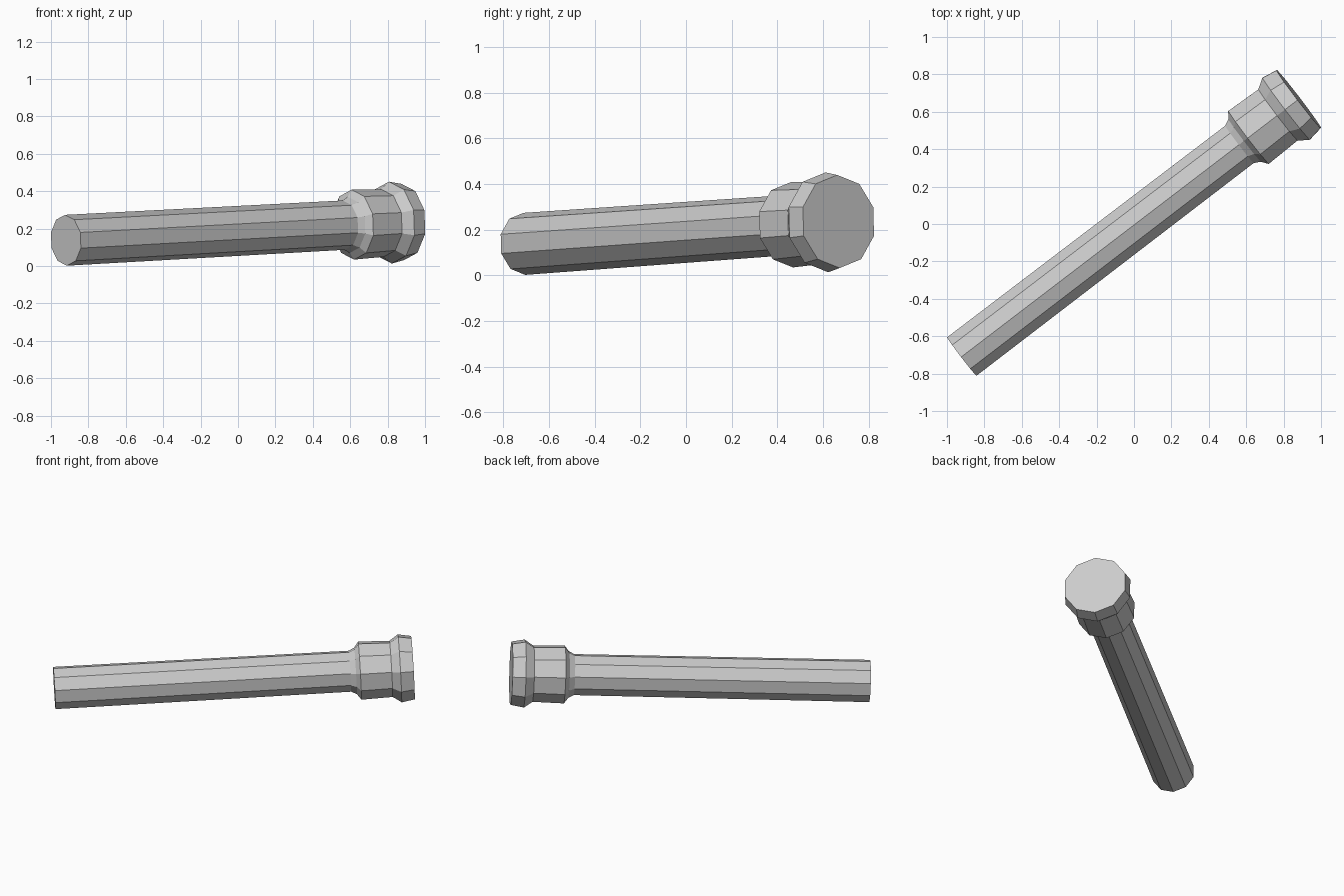
import bpy, bmesh, math
from mathutils import Vector

if "Cube" in bpy.data.objects:
    bpy.data.objects.remove(bpy.data.objects["Cube"])

SIDES = 10
start = Vector((-0.920, -0.708, 0.138))
end = Vector((0.881, 0.668, 0.236))
axis = (end - start).normalized()
side = axis.cross(Vector((0, 0, 1))).normalized()
up = side.cross(axis)
length = (end - start).length


def lathe(name, profile):
    """Closed faceted solid from (distance along axis, radius) pairs."""
    bm = bmesh.new()
    rings = []
    for d, r in profile:
        ring = []
        for i in range(SIDES):
            a = math.pi / 2 + 2 * math.pi * i / SIDES
            ring.append(bm.verts.new(start + axis * d + side * r * math.cos(a) + up * r * math.sin(a)))
        rings.append(ring)
    for a, b in zip(rings, rings[1:]):
        for i in range(SIDES):
            j = (i + 1) % SIDES
            bm.faces.new((a[i], a[j], b[j], b[i]))
    bm.faces.new(rings[0])
    bm.faces.new(rings[-1])
    bmesh.ops.recalc_face_normals(bm, faces=bm.faces)
    mesh = bpy.data.meshes.new(name)
    bm.to_mesh(mesh)
    bm.free()
    bpy.context.collection.objects.link(bpy.data.objects.new(name, mesh))


# handle tube, flared neck, collar and lamp rim in one continuous skin
lathe("flashlight_body", [
    (0, 0.136),
    (1.870, 0.132),
    (1.905, 0.150),
    (1.932, 0.187),
    (2.130, 0.181),
    (2.185, 0.219),
    (length, 0.204),
])
